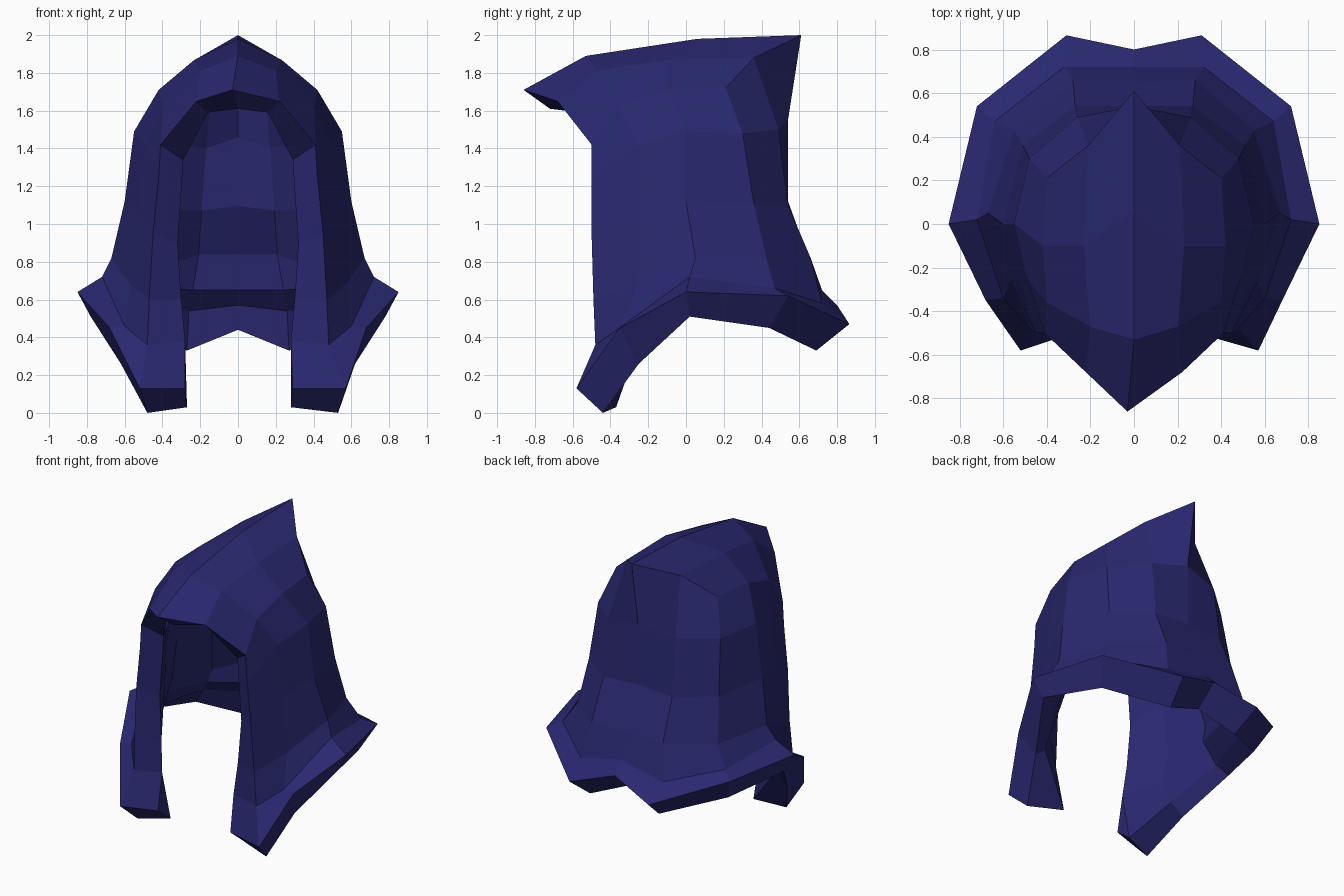
import bpy, bmesh

if "Cube" in bpy.data.objects:
    bpy.data.objects.remove(bpy.data.objects["Cube"])

# Right half of the hood: each row runs front edge -> back centre
apex, nape = (0, .61, 2), (.21, .36, 1.88)
crown = [
    [(0, -.86, 1.71), (0, -.53, 1.89), (0, .06, 1.98), apex, apex, apex],
    [(.22, -.68, 1.65), (.2, -.47, 1.81), (.23, -.1, 1.87), nape, nape, apex],
    [(.41, -.5, 1.42), (.4, -.36, 1.62), (.42, -.1, 1.71), (.4, .21, 1.72), nape, apex],
]
body = [
    [(.42, -.5, 1.25), (.49, -.25, 1.42), (.55, .0, 1.49), (.48, .3, 1.48), (.26, .49, 1.5), (0, .54, 1.55)],
    [(.45, -.5, .95), (.53, -.25, 1.06), (.6, 0, 1.12), (.51, .36, 1.1), (.27, .54, 1.1), (0, .54, 1.12)],
    [(.47, -.49, .6), (.57, -.26, .68), (.67, .05, .82), (.55, .43, .8), (.28, .66, .82), (0, .65, .82)],
    [(.48, -.48, .36), (.6, -.34, .46), (.72, .02, .72), (.64, .47, .66), (.32, .72, .58), (0, .72, .65)],
]
# Flared lip: outer edge, lower edge, then the inside step up to the neck
lip_top = [(.57, -.58, .13), (.68, -.35, .45), (.85, 0, .64), (.72, .54, .62), (.31, .865, .47), (0, .8, .57)]
lip_low = [(.53, -.44, 0), (.62, -.25, .26), (.78, .02, .51), (.64, .44, .45), (.27, .69, .33), (0, .64, .44)]
step = [(.28, -.37, .03), (.53, -.26, .34), (.68, .01, .56), (.56, .41, .57), (.26, .64, .54), (0, .66, .57)]
neck_in = [(.28, -.45, .38), (.47, -.28, .47), (.58, 0, .7), (.48, .34, .67), (.24, .54, .65), (0, .58, .65)]
# Inner front edge of the opening, from the brow down
opening = [(0, -.72, 1.61), (.16, -.56, 1.59), (.29, -.42, 1.34), (.3, -.42, 1.17), (.32, -.42, .9), (.3, -.43, .6)]
flap_corner = (.29, -.5, .13)

bm = bmesh.new()
cache = {}


def vert(p, tag):
    key = (tag,) + tuple(round(a, 4) for a in p)
    if key not in cache:
        cache[key] = bm.verts.new(p)
    return cache[key]


def face(*vs):
    vs = list(dict.fromkeys(vs))
    if len(vs) > 2:
        bm.faces.new(vs)


def skin(grid, flip=False):
    for a, b in zip(grid, grid[1:]):
        for c in range(len(a) - 1):
            q = [a[c], b[c], b[c + 1], a[c + 1]]
            face(*(q[::-1] if flip else q))


# Outer shell
outer = [[vert(p, 0) for p in row] for row in crown + body + [lip_top]]
skin(outer)
bm.normal_update()


# Inner shell, set in by the cloth thickness
def inset(v):
    n = v.normal.copy()
    if abs(v.co.x) < 1e-4:
        n.x = 0
    p = v.co - n.normalized() * .12
    p.x = max(p.x, 0)
    return p


points = [[edge] + [inset(v) for v in row[1:]] for edge, row in zip(opening, outer)]
for r, dz in ((3, -.08), (4, 0), (5, .06)):
    points[r][4].x *= .85
    for c in (4, 5):
        points[r][c].z += dz
inner = [[vert(p, 1) for p in row] for row in points + [neck_in, step]]
skin(inner, True)

# Lip edge and underside
low = [vert(p, 2) for p in lip_low]
skin([outer[-1], low, inner[-1]])

# Rim round the face opening, ending in the flat front of the flap
corner = vert(flap_corner, 3)
front = [row[0] for row in inner[:-1]] + [corner]
for r in range(len(outer) - 1):
    face(outer[r][0], front[r], front[r + 1], outer[r + 1][0])
face(inner[-2][0], inner[-1][0], corner)
face(outer[-1][0], corner, inner[-1][0], low[0])

# Mirror to the left half and close up
bmesh.ops.mirror(bm, geom=bm.verts[:] + bm.edges[:] + bm.faces[:], axis='X', merge_dist=.0005)
bmesh.ops.remove_doubles(bm, verts=bm.verts[:], dist=.0005)
bmesh.ops.recalc_face_normals(bm, faces=bm.faces[:])

# Slight lopsidedness: peak tip leans left, left flap end sits narrower
for v in bm.verts:
    if v.co.y < -.8:
        v.co.x -= .03
    elif v.co.z < .2 and v.co.x < 0:
        v.co.x += .05 if v.co.x < -.4 else .01

mesh = bpy.data.meshes.new("hood")
bm.to_mesh(mesh)
bm.free()
hood = bpy.data.objects.new("hood", mesh)
bpy.context.collection.objects.link(hood)

cloth = bpy.data.materials.new("indigo cloth")
cloth.diffuse_color = (.022, .021, .16, 1)
cloth.use_nodes = True
cloth.node_tree.nodes["Principled BSDF"].inputs["Base Color"].default_value = cloth.diffuse_color
mesh.materials.append(cloth)
